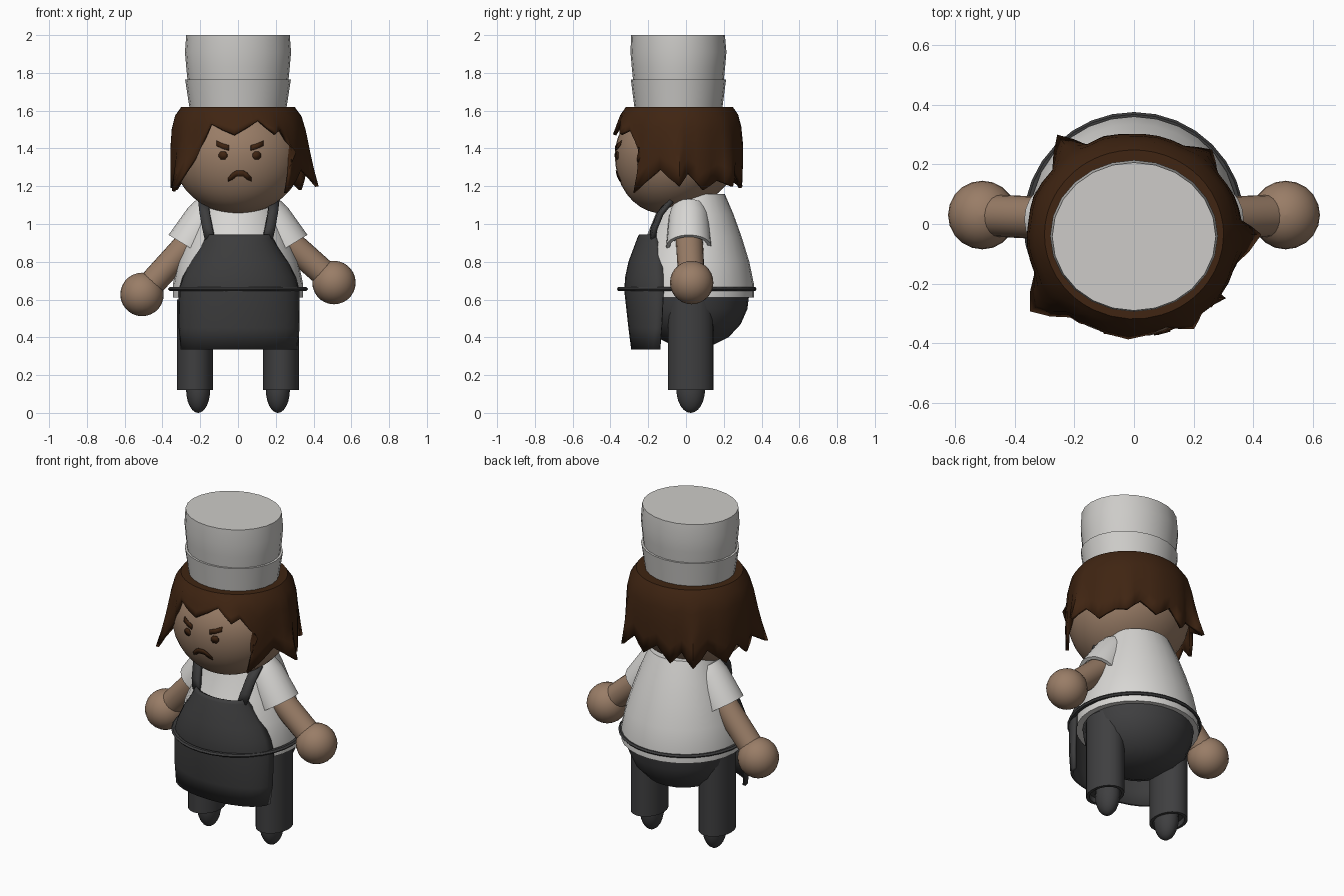
import bpy, bmesh, math
from mathutils import Vector, Matrix
from mathutils.bvhtree import BVHTree

if "Cube" in bpy.data.objects:
    bpy.data.objects.remove(bpy.data.objects["Cube"])


def material(name, r, g, b):
    m = bpy.data.materials.new(name)
    m.diffuse_color = (r, g, b, 1)
    m.use_nodes = True
    m.node_tree.nodes["Principled BSDF"].inputs["Base Color"].default_value = m.diffuse_color
    return m


HAT = material("hat white", .61, .60, .58)
SHIRT = material("shirt white", .69, .68, .66)
SKIN = material("skin", .32, .205, .135)
HAIR = material("hair brown", .05, .018, .006)
APRON = material("apron charcoal", .045, .045, .046)
TROUSER = material("trouser charcoal", .05, .05, .052)


def make(name, verts, faces, mat, thickness=0, angle=40, recalc=True):
    me = bpy.data.meshes.new(name)
    me.from_pydata([tuple(v) for v in verts], [], faces)
    if recalc:
        bm = bmesh.new()
        bm.from_mesh(me)
        bmesh.ops.recalc_face_normals(bm, faces=bm.faces[:])
        bm.to_mesh(me)
        bm.free()
    me.materials.append(mat)
    ob = bpy.data.objects.new(name, me)
    bpy.context.collection.objects.link(ob)
    if thickness:
        s = ob.modifiers.new("thickness", 'SOLIDIFY')
        s.thickness, s.offset = thickness, -1
    bpy.ops.object.select_all(action='DESELECT')
    bpy.context.view_layer.objects.active = ob
    ob.select_set(True)
    bpy.ops.object.shade_smooth_by_angle(angle=math.radians(angle))
    return ob


def loft(name, rings, mat, n=24, matrix=Matrix()):
    """Closed stack of ellipses (z, rx, ry, cy)."""
    verts = [matrix @ Vector((rx * math.cos(2 * math.pi * i / n),
                              cy + ry * math.sin(2 * math.pi * i / n), z))
             for z, rx, ry, cy in rings for i in range(n)]
    faces = [(j * n + i, j * n + (i + 1) % n, (j + 1) * n + (i + 1) % n, (j + 1) * n + i)
             for j in range(len(rings) - 1) for i in range(n)]
    last = (len(rings) - 1) * n
    faces += [tuple(reversed(range(n))), tuple(range(last, last + n))]
    return make(name, verts, faces, mat)


def between(a, b):
    """Matrix that puts local z=0 at a and points +z towards b."""
    a, b = Vector(a), Vector(b)
    rot = (b - a).to_track_quat('Z', 'Y').to_matrix().to_4x4()
    return Matrix.Translation(a) @ rot, (b - a).length


def sphere_rings(rx, ry, rz, cy, cz, count=20):
    out = []
    for k in range(count + 1):
        a = math.pi * min(max(k / count, .004), .996)
        out.append((cz - rz * math.cos(a), rx * math.sin(a), ry * math.sin(a), cy))
    return out


def grid(rows, cols, close=False):
    return [(j * cols + i, j * cols + (i + 1) % cols, (j + 1) * cols + (i + 1) % cols, (j + 1) * cols + i)
            for j in range(rows - 1) for i in range(cols if close else cols - 1)]


def lerp_table(table, x):
    for (x0, y0), (x1, y1) in zip(table, table[1:]):
        if x <= x1:
            return y0 + (y1 - y0) * max(0, (x - x0) / (x1 - x0))
    return table[-1][1]


# Hat: crown and turned-up band
loft("hat_crown", [(1.63, .245, .225, -.04), (1.76, .267, .24, -.04), (1.83, .274, .247, -.04),
                   (1.91, .281, .254, -.04), (2.0, .274, .248, -.042)], HAT)
loft("hat_band", [(1.61, .256, .232, -.04), (1.765, .28, .252, -.04),
                  (1.765, .262, .236, -.04)], HAT)

# Head: egg with the underside rising towards the back
head = loft("head", sphere_rings(.345, .327, .30, -.05, 1.365), SKIN, 40)
for v in head.data.vertices:
    if v.co.z < 1.365:
        v.co.z += .16 * v.co.y * (1.365 - v.co.z) / .3

# Face details: thin plates laid on the head
bm = bmesh.new()
bm.from_mesh(head.data)
tree = BVHTree.FromBMesh(bm)
bm.free()


def plate(name, strip):
    """strip: pairs of upper and lower points in the front view."""
    pts = [p for pair in strip for p in pair]
    verts = []
    for x, z in pts:
        hit = tree.ray_cast(Vector((x, -2, z)), Vector((0, 1, 0)))[0]
        verts.append((x, hit.y - .006, z))
    make(name, verts, [(2 * i, 2 * i + 1, 2 * i + 3, 2 * i + 2) for i in range(len(strip) - 1)],
         HAIR, .004)


for s, side in ((-1, "left"), (1, "right")):
    plate(side + "_brow", [((.01 + s * x, z + .014), (.01 + s * x, z - .014))
                           for x, z in ((.058, 1.403), (.09, 1.412), (.125, 1.428))])
    plate(side + "_eye", [((.01 + s * .09 + x, 1.363 + h), (.01 + s * .09 + x, 1.363 - h))
                          for x, h in ((-.022, .008), (-.011, .021), (.011, .021), (.022, .008))])
plate("frowning_mouth", [((.01 + x, z + h), (.01 + x, z - h))
                         for x, z, h in ((-.062, 1.235, .01), (-.04, 1.252, .018), (-.018, 1.267, .016),
                                         (.018, 1.267, .016), (.04, 1.252, .018), (.062, 1.235, .01))])

# Hair: jagged shell; each lock edge is (top angle, tip angle, tip z, flare), 0 = front
locks = [(-3, -3, 1.475, 1.05), (18, 18, 1.55, 1.02), (30, 31, 1.48, 1.1), (37, 39, 1.5, 1.03),
         (47, 54, 1.38, 1.02), (56, 45, 1.165, 1.05), (72, 72, 1.29, 1), (90, 90, 1.2, 1.22),
         (98, 98, 1.27, 1.03), (112, 112, 1.18, 1.04), (127, 127, 1.23, 1), (139, 139, 1.2, 1.14),
         (152, 152, 1.28, 1), (167, 167, 1.21, 1.02), (182, 182, 1.28, 1), (196, 196, 1.19, 1.04),
         (206, 206, 1.26, 1), (216, 216, 1.2, 1.25), (230, 230, 1.27, 1), (248, 248, 1.18, 1.04),
         (262, 262, 1.27, 1), (277, 277, 1.19, 1.03), (292, 292, 1.25, 1.02), (308, 308, 1.175, 1.27),
         (319, 324, 1.37, 1.02), (333, 336, 1.53, 1.03)]
columns = []
for i, a in enumerate(locks):
    b = locks[(i + 1) % len(locks)]
    if i == len(locks) - 1:
        b = (b[0] + 360, b[1] + 360) + b[2:]
    columns += [[p + (q - p) * k / 2 for p, q in zip(a, b)] for k in range(2)]
shape = [(1.16, .975), (1.35, 1.0), (1.48, .995), (1.57, .94), (1.62, .84)]
steps = (0, .12, .3, .55, .78, 1)
verts = []
for t in steps:
    for top, tip, z1, flare in columns:
        z = 1.62 + (z1 - 1.62) * t
        a = math.radians(top + (tip - top) * t ** 3)
        f = lerp_table(shape, z) * (1 + (flare - 1) * t * t)
        verts.append((.357 * f * math.sin(a), -.035 - .337 * f * math.cos(a), z))
n = len(columns)
faces = [tuple(reversed(f)) for f in grid(len(steps), n, True)] + [tuple(range(n))]
make("hair", verts, faces, HAIR, .018, 35, recalc=False)

# Shirt body
loft("shirt", [(.61, .345, .33, .03), (.68, .345, .33, .03), (.8, .32, .303, .032), (.93, .275, .253, .042),
               (1.05, .23, .207, .045), (1.16, .185, .165, .04)], SHIRT, 28)

# Trousers: rounded seat, two open legs, pointed feet
loft("trouser_seat", [(.35, .02, .02, .035), (.36, .11, .11, .035), (.40, .2, .19, .035), (.47, .27, .255, .035),
                      (.55, .305, .29, .035), (.63, .315, .3, .035)], TROUSER, 28)

# Mirrored limbs: the two arms hang at slightly different heights
for s, side, hand_z in ((-1, "left", .627), (1, "right", .69)):
    loft(side + "_leg", [(.15, .075, .098, 0), (.12, .078, .1, 0), (.12, .095, .12, 0), (.6, .095, .12, 0)],
         TROUSER, 20, Matrix.Translation((s * .228, .025, 0)))
    loft(side + "_foot", sphere_rings(.064, .076, .125, .025, .125, 12),
         TROUSER, 16, Matrix.Translation((s * .211, 0, 0)))
    m, length = between((s * .14, .015, 1.085), (s * .265, .015, .88))
    loft(side + "_sleeve", [(0, .09, .09, 0), (.06, .107, .107, 0), (length, .12, .12, 0),
                            (length, .1, .1, 0), (length - .03, .095, .095, 0)], SHIRT, 20, m)
    m, length = between((s * .2, .015, .965), (s * .51, .03, hand_z))
    loft(side + "_arm", [(0, .072, .072, 0), (length, .07, .07, 0)], SKIN, 20, m)
    loft(side + "_hand", sphere_rings(.115, .115, .115, 0, 0, 14),
         SKIN, 20, Matrix.Translation((s * .508, .03, hand_z)))

# Apron: curved bib panel
rows = [(.335, .31, -.29, -.14), (.45, .32, -.305, -.13), (.65, .32, -.327, -.12), (.72, .3, -.322, -.12),
        (.8, .26, -.305, -.125), (.88, .205, -.275, -.14), (.925, .18, -.258, -.155), (.945, .168, -.248, -.16)]
verts = []
for z, w, front, edge in rows:
    for i in range(15):
        a = math.pi * (i / 14 - .5)
        verts.append((.006 + w * math.sin(a), edge + (front - edge) * math.cos(a), z))
make("apron", verts, grid(len(rows), 15), APRON, .018, recalc=False)

# Apron straps
for s, side in ((-1, "left"), (1, "right")):
    path = [(.155, -.2, .92), (.168, -.188, .98), (.182, -.155, 1.06), (.19, -.1, 1.13)]
    verts = [(s * (x + d) + .004, y + .25 * (d + .03), z) for x, y, z in path for d in (-.026, .026)]
    make(side + "_apron_strap", verts, grid(4, 2), APRON, .025)

# Apron waist tie: thin ring around the body
verts, N = [], 32
for k in range(6):
    t = k * math.pi / 3
    for i in range(N):
        a = 2 * math.pi * i / N
        r = .355 + .016 * math.cos(t)
        verts.append((r * math.cos(a), .004 + r * math.sin(a), .656 + .011 * math.sin(t)))
make("waist_tie", verts, grid(6, N, True) + [(5 * N + i, 5 * N + (i + 1) % N, (i + 1) % N, i)
                                             for i in range(N)], APRON)
